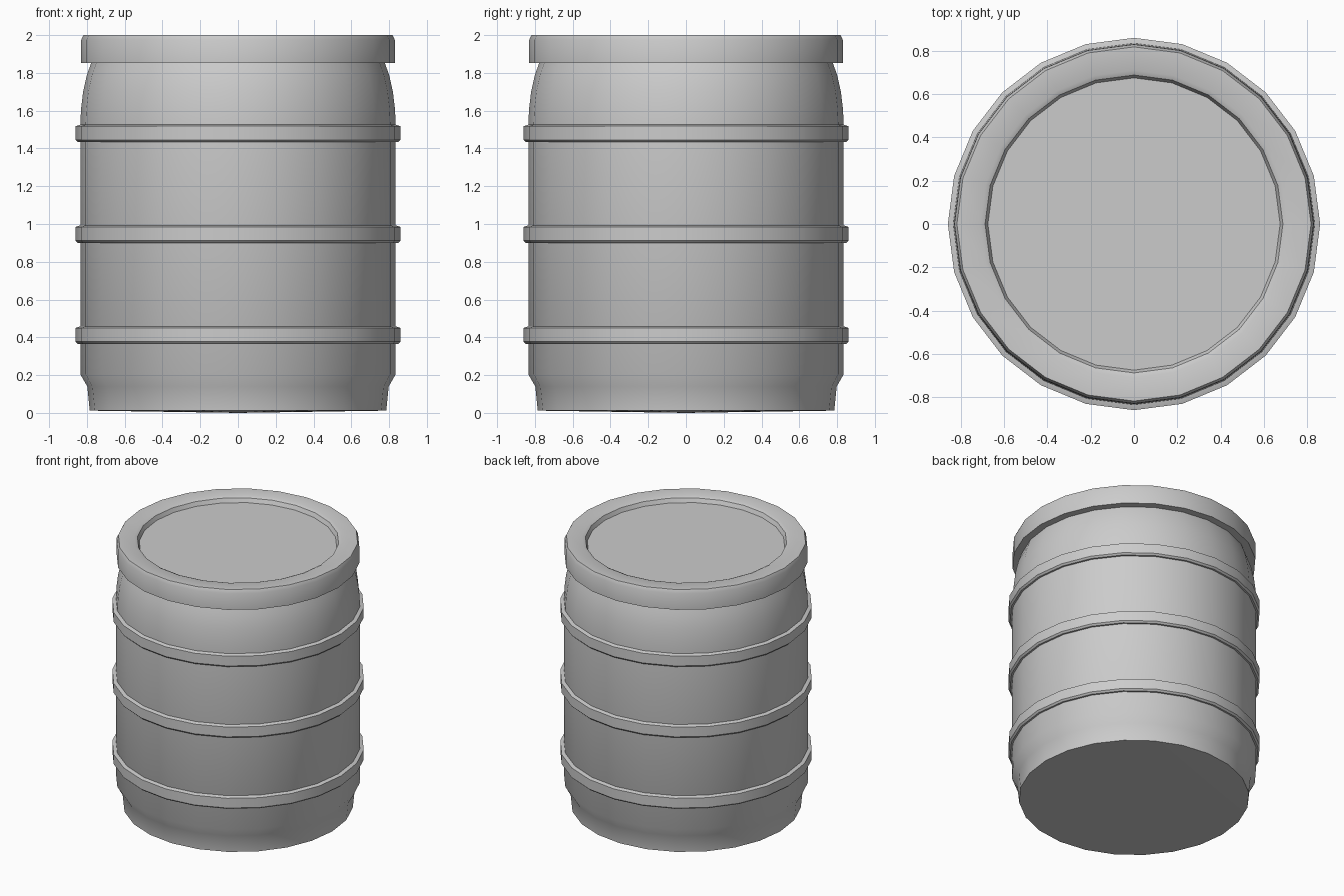
import bpy, bmesh
from math import sin, cos, tau, radians

if "Cube" in bpy.data.objects:
    bpy.data.objects.remove(bpy.data.objects["Cube"])

SIDES = 24


def lathe(name, profile, angle=35, closed=False):
    """Spin an (r, z) profile around z; r = 0 gives a single pole vertex."""
    bm = bmesh.new()
    rings = []
    for r, z in profile:
        if r == 0:
            rings.append([bm.verts.new((0, 0, z))] * SIDES)
        else:
            rings.append([bm.verts.new((r * cos(tau * i / SIDES), r * sin(tau * i / SIDES), z))
                          for i in range(SIDES)])
    pairs = list(zip(rings, rings[1:]))
    if closed:
        pairs.append((rings[-1], rings[0]))
    for a, b in pairs:
        for i in range(SIDES):
            j = (i + 1) % SIDES
            bm.faces.new(list(dict.fromkeys((a[i], a[j], b[j], b[i]))))
    bmesh.ops.recalc_face_normals(bm, faces=bm.faces)
    mesh = bpy.data.meshes.new(name)
    bm.to_mesh(mesh)
    bm.free()
    obj = bpy.data.objects.new(name, mesh)
    bpy.context.collection.objects.link(obj)
    bpy.ops.object.select_all(action='DESELECT')
    obj.select_set(True)
    bpy.context.view_layer.objects.active = obj
    bpy.ops.object.shade_smooth_by_angle(angle=radians(angle))
    return obj


# Body, rim and recessed lid as one continuous skin
lathe("barrel_body", [
    (0, 0), (0.785, 0.012), (0.798, 0.14), (0.835, 0.205),
    (0.835, 1.53), (0.831, 1.61), (0.82, 1.70), (0.80, 1.79), (0.777, 1.853),
    (0.83, 1.853), (0.83, 1.975), (0.818, 2.0),
    (0.71, 2.0), (0.688, 1.99), (0.675, 1.96), (0, 1.96),
])

# Hoops around the body
for name, z in (("lower_hoop", 0.365), ("middle_hoop", 0.90), ("upper_hoop", 1.433)):
    lathe(name, [(0.825, z), (0.848, z), (0.86, z + 0.012),
                 (0.86, z + 0.085), (0.83, z + 0.095), (0.82, z + 0.095)], closed=True)
